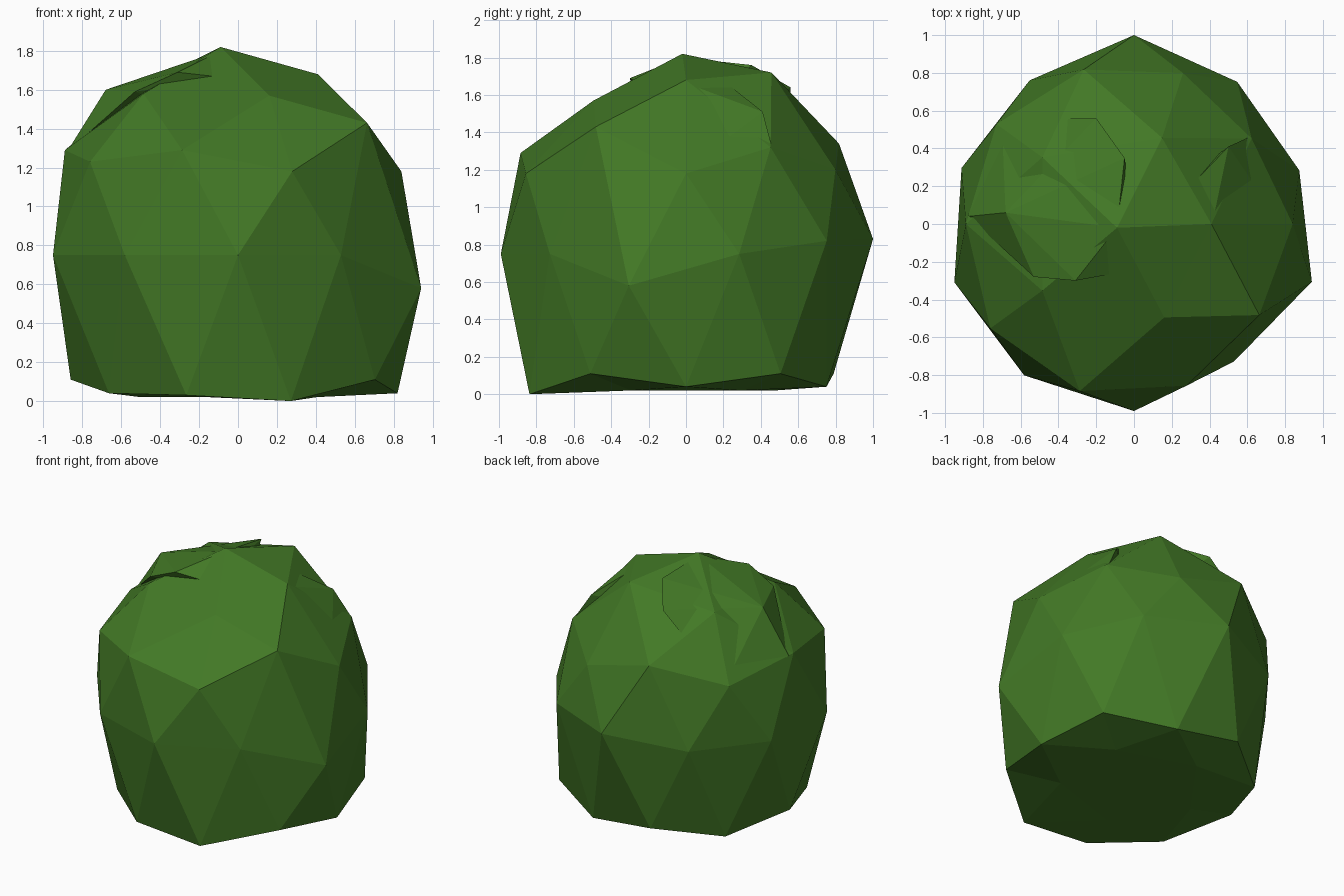
import bpy
import bmesh
import math
from mathutils import Vector

cube = bpy.data.objects.get("Cube")
if cube:
    bpy.data.objects.remove(cube, do_unlink=True)

# Single leaf colour
leaf_green = bpy.data.materials.new("leaf_green")
leaf_green.use_nodes = True
colour = (0.055, 0.19, 0.019, 1.0)
leaf_green.diffuse_color = colour
shader = leaf_green.node_tree.nodes["Principled BSDF"]
shader.inputs["Base Color"].default_value = colour
shader.inputs["Roughness"].default_value = 0.9


def finish(bm, name):
    """Turn a bmesh into a flat-shaded leaf-coloured object."""
    bmesh.ops.recalc_face_normals(bm, faces=bm.faces)
    mesh = bpy.data.meshes.new(name)
    bm.to_mesh(mesh)
    bm.free()
    mesh.materials.append(leaf_green)
    mesh.shade_flat()
    obj = bpy.data.objects.new(name, mesh)
    bpy.context.collection.objects.link(obj)
    return obj


def angle_of(vert):
    """Counter-clockwise angle around z, starting at +x."""
    return (math.atan2(vert.co.y, vert.co.x) + 0.01) % math.tau


# Rings of the sphere from bottom to top: (radius, height) of each vertex
base_ring = [(0.5, 0.02)] * 5
foot_ring = [(0.82, 0.04), (0.86, 0.11), (0.79, 0.04), (0.83, 0.11), (0.82, 0.04),
             (0.86, 0.11), (0.82, 0.04), (0.86, 0.03), (0.88, 0.0), (0.87, 0.11)]
middle_ring = [(0.92, 0.75), (0.93, 0.82), (1.0, 0.83), (0.94, 0.75), (0.96, 0.75),
               (1.0, 0.75), (0.99, 0.75), (0.99, 0.75), (0.9, 0.75), (0.99, 0.58)]
shoulder_ring = [(0.84, 1.18), (0.77, 1.32), (0.84, 1.2), (0.86, 1.34), (0.9, 1.2),
                 (0.89, 1.29), (0.94, 1.23), (0.93, 1.29), (0.9, 1.18), (0.82, 1.43)]
crown_ring = [(0.41, 1.68), (0.48, 1.72), (0.6, 1.62), (0.6, 1.58), (0.52, 1.57)]
rings = [base_ring, foot_ring, middle_ring, shoulder_ring, crown_ring]

# Bush body: a low-poly sphere with uneven rings
bm = bmesh.new()
bmesh.ops.create_icosphere(bm, subdivisions=2, radius=1.0)
verts = sorted(bm.verts, key=lambda v: v.co.z)
bottom, top = verts[0], verts[-1]
start = 1
for ring in rings:
    members = sorted(verts[start:start + len(ring)], key=angle_of)
    start += len(ring)
    for vert, (radius, height) in zip(members, ring):
        flat = Vector((vert.co.x, vert.co.y, 0)).normalized() * radius
        vert.co = (flat.x, flat.y, height)
bottom.co = (0, 0, 0.02)
top.co = (-0.09, -0.02, 1.82)
finish(bm, "bush_body")


def clump(name, points):
    """Faceted leaf clump wrapped around a few corner points."""
    bm = bmesh.new()
    for point in points:
        bm.verts.new(point)
    result = bmesh.ops.convex_hull(bm, input=bm.verts)
    loose = [v for v in bm.verts if not v.link_faces]
    bmesh.ops.delete(bm, geom=loose, context="VERTS")
    finish(bm, name)


# Overlapping clumps on the crown
clump("left_clump", [(-0.68, 0.06, 1.6), (-0.53, -0.28, 1.59), (-0.31, -0.3, 1.69),
                     (-0.04, -0.25, 1.66), (-0.09, -0.02, 1.8), (-0.05, 0.35, 1.76),
                     (-0.2, 0.56, 1.64), (-0.7, 0.55, 1.2), (-0.88, 0.04, 1.28),
                     (0, 0, 1.4)])
clump("right_clump", [(0.41, -0.02, 1.67), (0.27, 0.17, 1.7), (0.5, 0.41, 1.51),
                      (0.61, 0.46, 1.32), (0.8, -0.03, 1.18), (0.1, 0.1, 1.4)])
